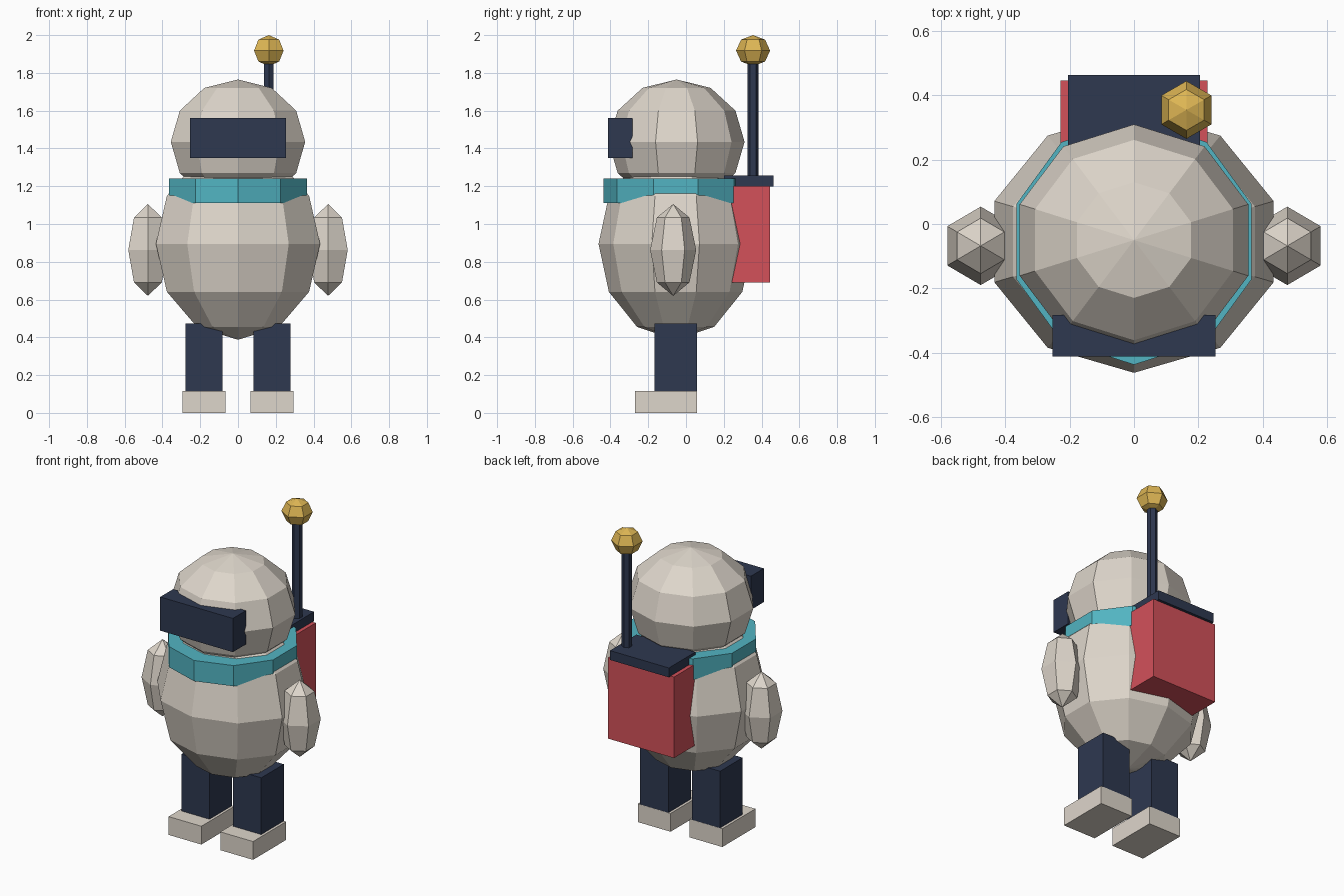
import bpy, bmesh, math
from mathutils import Matrix, Vector

if "Cube" in bpy.data.objects:
    bpy.data.objects.remove(bpy.data.objects["Cube"])


def material(name, rgb):
    m = bpy.data.materials.new(name)
    lin = [(c / 255 / 12.92) if c < 11 else ((c / 255 + 0.055) / 1.055) ** 2.4 for c in rgb]
    m.diffuse_color = (*lin, 1)
    m.use_nodes = True
    m.node_tree.nodes["Principled BSDF"].inputs["Base Color"].default_value = m.diffuse_color
    return m


CREAM = material("cream", (222, 214, 203))
NAVY = material("navy", (46, 56, 80))
TEAL = material("teal", (82, 180, 194))
RED = material("red", (211, 81, 90))
GOLD = material("gold", (222, 182, 84))


def finish(bm, name, mat):
    bmesh.ops.recalc_face_normals(bm, faces=bm.faces)
    me = bpy.data.meshes.new(name)
    bm.to_mesh(me)
    bm.free()
    me.materials.append(mat)
    ob = bpy.data.objects.new(name, me)
    bpy.context.collection.objects.link(ob)
    return ob


def ball(name, centre, radii, segments, rings, mat):
    """Low-poly ellipsoid with a corner facing the front."""
    bm = bmesh.new()
    bmesh.ops.create_uvsphere(bm, u_segments=segments, v_segments=rings, radius=1)
    # snap the corner direction so that one meridian lies on the y axis
    v = max(bm.verts, key=lambda p: p.co.x ** 2 + p.co.y ** 2)
    turn = math.pi / 2 - math.atan2(v.co.y, v.co.x)
    bm.transform(Matrix.Translation(centre) @ Matrix.Diagonal((*radii, 1))
                 @ Matrix.Rotation(turn, 4, 'Z'))
    return finish(bm, name, mat)


def prism(name, x, y, rx, ry, z0, z1, sides, mat):
    """Upright prism with a corner facing the front."""
    bm = bmesh.new()
    angles = [math.pi / 2 + 2 * math.pi * i / sides for i in range(sides)]
    face = bm.faces.new([bm.verts.new((x + rx * math.cos(a), y + ry * math.sin(a), z0))
                         for a in angles])
    top = bmesh.ops.extrude_face_region(bm, geom=[face], use_keep_orig=True)
    bmesh.ops.translate(bm, vec=(0, 0, z1 - z0),
                        verts=[g for g in top["geom"] if isinstance(g, bmesh.types.BMVert)])
    return finish(bm, name, mat)


def box(name, lo, hi, mat):
    lo, hi = Vector(lo), Vector(hi)
    bm = bmesh.new()
    bmesh.ops.create_cube(bm, size=1)
    bm.transform(Matrix.Translation((lo + hi) / 2) @ Matrix.Diagonal((*(hi - lo), 1)))
    return finish(bm, name, mat)


# Torso, head, collar and visor
ball("body", (0, -0.055, 0.895), (0.457, 0.408, 0.508), 10, 6, CREAM)
ball("head", (0, -0.05, 1.435), (0.374, 0.36, 0.33), 10, 6, CREAM)
prism("collar", 0, -0.055, 0.384, 0.383, 1.11, 1.24, 10, TEAL)
box("visor", (-0.253, -0.412, 1.35), (0.253, -0.283, 1.562), NAVY)

# Arms, legs and feet
for side, s in (("left", -1), ("right", 1)):
    ball(side + "_arm", (0.477 * s, -0.068, 0.8625), (0.12, 0.122, 0.243), 6, 4, CREAM)
    for part, half, y0, y1, z0, z1, mat in (
            ("leg", 0.098, -0.166, 0.058, 0.1, 0.472, NAVY),
            ("foot", 0.114, -0.27, 0.059, 0.0, 0.115, CREAM)):
        box(f"{side}_{part}", (0.18 * s - half, y0, z0), (0.18 * s + half, y1, z1), mat)

# Backpack with lid
box("backpack", (-0.229, 0.19, 0.69), (0.229, 0.446, 1.2), RED)
box("backpack_lid", (-0.205, 0.2, 1.198), (0.205, 0.463, 1.257), NAVY)

# Antenna
prism("antenna_rod", 0.163, 0.355, 0.03, 0.03, 1.25, 1.87, 6, NAVY)
ball("antenna_tip", (0.163, 0.355, 1.918), (0.09, 0.09, 0.082), 6, 4, GOLD)
